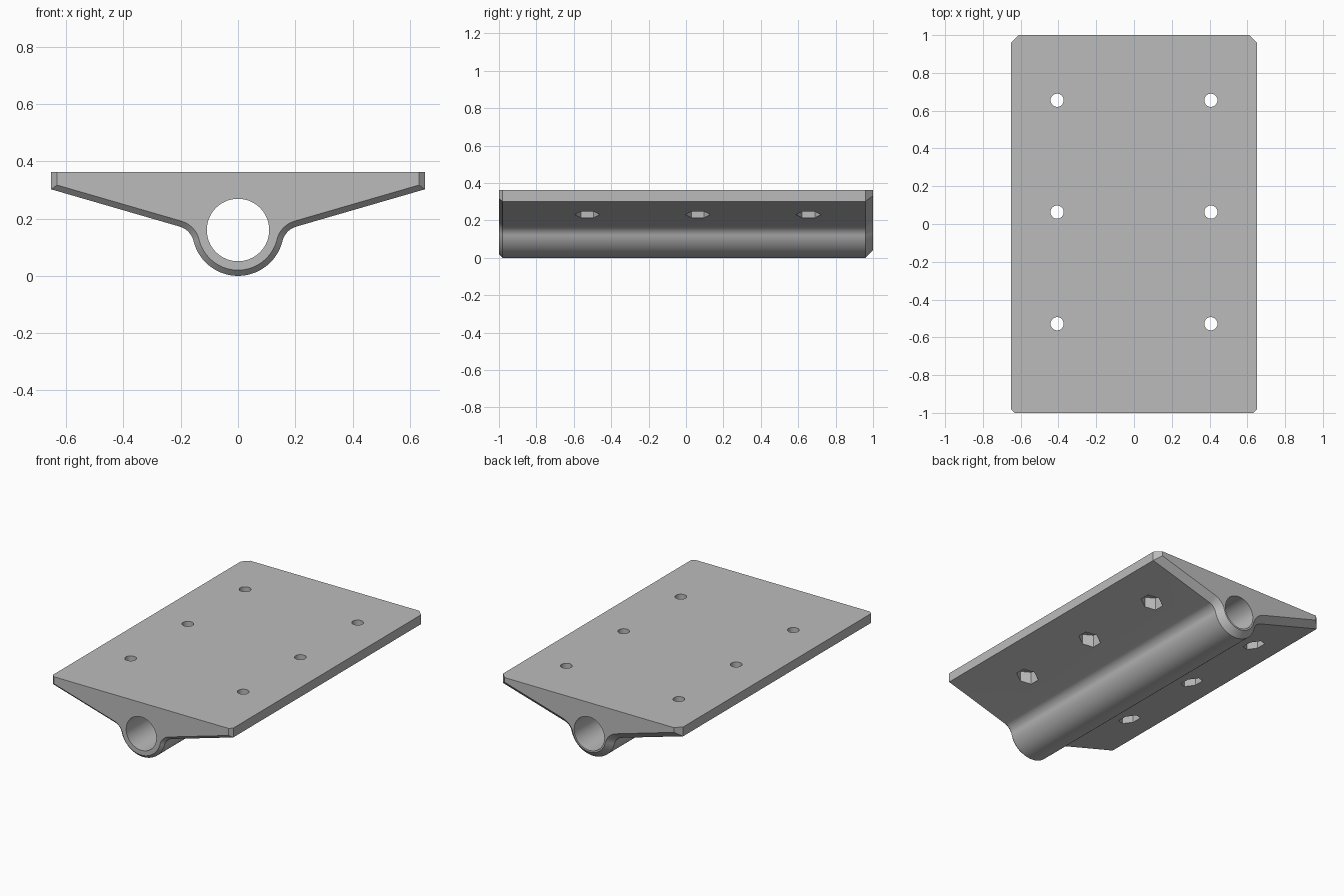
import bpy
import bmesh
from math import sin, cos, pi, atan2, sqrt
from mathutils import Vector, Matrix

cube = bpy.data.objects.get("Cube")
if cube:
    bpy.data.objects.remove(cube, do_unlink=True)

HALF_W, TOP, EDGE_Z = 0.652, 0.363, 0.302
CENTRE = Vector((0, 0.16))
TUBE_R, BORE_R, FILLET_R = 0.16, 0.109, 0.07
SLOPE = 0.29

grey = bpy.data.materials.new("grey plastic")
grey.use_nodes = True
colour = (0.5, 0.5, 0.5, 1)
grey.diffuse_color = colour
grey.node_tree.nodes["Principled BSDF"].inputs["Base Color"].default_value = colour


def make_object(name, bm):
    bmesh.ops.recalc_face_normals(bm, faces=bm.faces)
    mesh = bpy.data.meshes.new(name)
    bm.to_mesh(mesh)
    bm.free()
    obj = bpy.data.objects.new(name, mesh)
    bpy.context.collection.objects.link(obj)
    mesh.materials.append(grey)
    return obj


def section(inset):
    """Cross-section (x, z), drawn inward by inset everywhere but the top."""
    along = Vector((1, SLOPE)).normalized()
    down = Vector((along.y, -along.x))
    reach = (Vector((HALF_W, EDGE_Z)) - CENTRE).dot(down)
    # Fillet circle touching both the sloped underside and the tube
    side = sqrt((TUBE_R + FILLET_R) ** 2 - (reach + FILLET_R) ** 2)
    fc = CENTRE + down * (reach + FILLET_R) + along * side
    x = HALF_W - inset
    on_line = CENTRE + down * (reach - inset)
    corner_z = on_line.y + (x - on_line.x) * SLOPE
    half = [Vector((x, TOP)), Vector((x, corner_z))]
    a0 = atan2(-down.y, -down.x)
    to_tube = CENTRE - fc
    a1 = atan2(to_tube.y, to_tube.x) % (2 * pi)
    for i in range(15):
        a = a0 + (a1 - a0) * i / 14
        half.append(fc + (FILLET_R + inset) * Vector((cos(a), sin(a))))
    start = a1 - pi
    for i in range(1, 25):
        a = start + (-pi / 2 - start) * i / 24
        half.append(CENTRE + (TUBE_R - inset) * Vector((cos(a), sin(a))))
    return half + [Vector((-p.x, p.y)) for p in reversed(half[:-1])]


# Plate and tube in one body, with a small front and a larger rear chamfer
bm = bmesh.new()
rings = []
for y, inset in ((-1, 0.02), (-0.98, 0), (0.96, 0), (1, 0.04)):
    rings.append([bm.verts.new((p.x, y, p.y)) for p in section(inset)])
for r, s in zip(rings, rings[1:]):
    n = len(r)
    for i in range(n):
        j = (i + 1) % n
        bm.faces.new((r[i], r[j], s[j], s[i]))
bm.faces.new(rings[0])
bm.faces.new(rings[-1])
body = make_object("mounting_plate", bm)
bpy.context.view_layer.objects.active = body
body.select_set(True)


def cut(sides, radius, depth, matrix):
    """Remove a prism from the body."""
    b = bmesh.new()
    bmesh.ops.create_cone(b, cap_ends=True, segments=sides, radius1=radius,
                          radius2=radius, depth=depth, matrix=matrix)
    cutter = make_object("cutter", b)
    cutter.hide_render = True
    mod = body.modifiers.new("cut", "BOOLEAN")
    mod.operation = "DIFFERENCE"
    mod.solver = "EXACT"
    mod.object = cutter
    bpy.ops.object.modifier_apply(modifier=mod.name)
    bpy.data.objects.remove(cutter, do_unlink=True)


# Rod bore along the length
cut(64, BORE_R, 3, Matrix.Translation((0, 0, CENTRE.y)) @ Matrix.Rotation(pi / 2, 4, "X"))

# Screw holes with hexagonal nut pockets underneath
POCKET_TOP = 0.297
for x in (-0.407, 0.407):
    for y in (-0.528, 0.063, 0.655):
        cut(6, 0.067, 0.2, Matrix.Translation((x, y, POCKET_TOP - 0.1)))
        cut(32, 0.035, 0.3, Matrix.Translation((x, y, 0.36)))

bpy.ops.object.shade_smooth_by_angle(angle=pi / 6)
